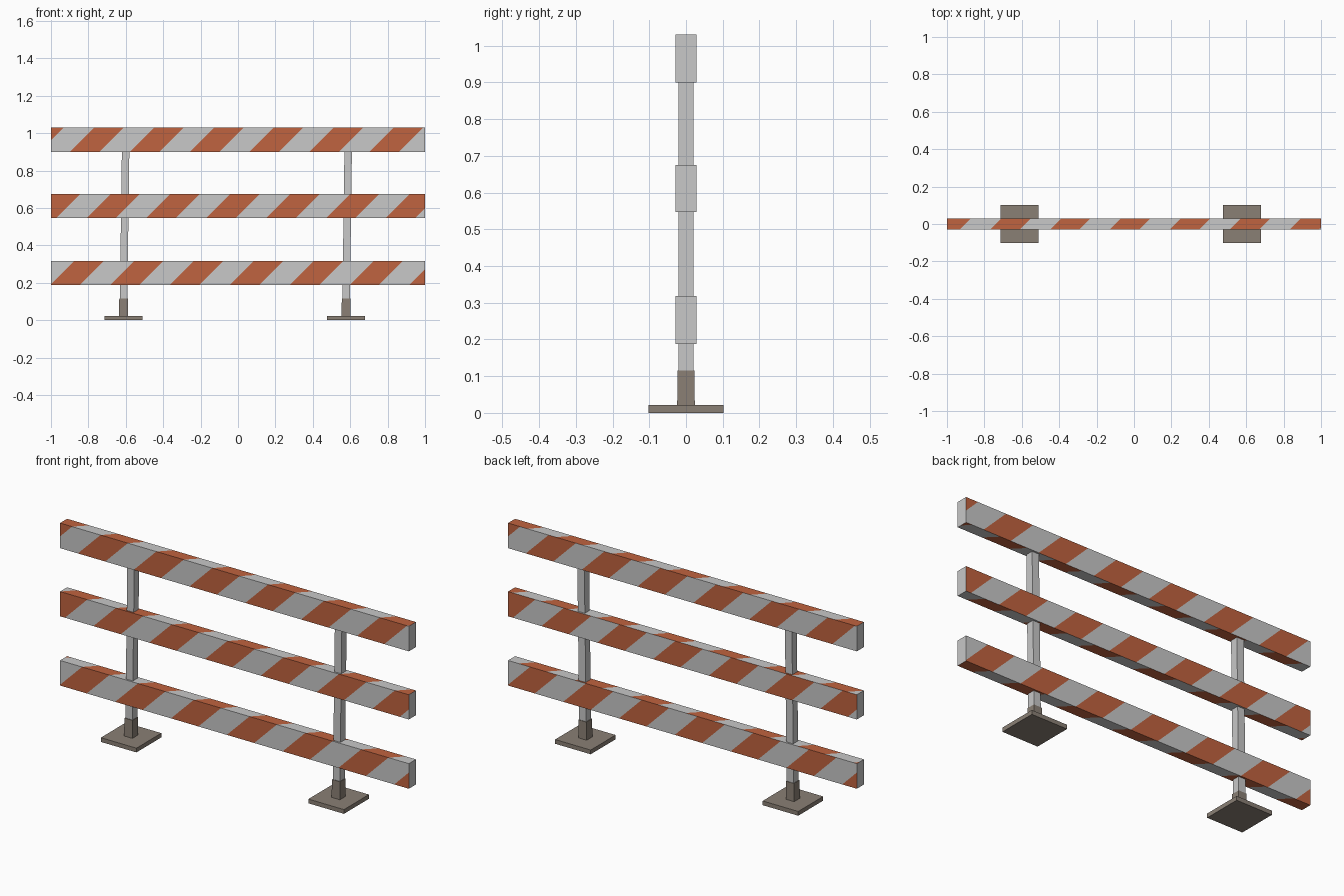
import bpy, bmesh
from mathutils import Vector

if "Cube" in bpy.data.objects:
    bpy.data.objects.remove(bpy.data.objects["Cube"])


def material(name, rgb):
    m = bpy.data.materials.new(name)
    m.use_nodes = True
    m.diffuse_color = (*rgb, 1)
    m.node_tree.nodes["Principled BSDF"].inputs["Base Color"].default_value = (*rgb, 1)
    return m


WHITE = material("off white", (0.58, 0.58, 0.58))
ORANGE = material("stripe orange", (0.53, 0.125, 0.05))
BROWN = material("grey brown", (0.255, 0.215, 0.178))

PERIOD, STRIPE = 0.32, 0.157
HALF_DEPTH = 0.029


def finish(bm, name, mats):
    mesh = bpy.data.meshes.new(name)
    bm.to_mesh(mesh)
    bm.free()
    for m in mats:
        mesh.materials.append(m)
    ob = bpy.data.objects.new(name, mesh)
    bpy.context.collection.objects.link(ob)
    return ob


def box_mesh(x, z0, z1, half_x, half_y, lean=0.0, taper=1.0):
    """Box from z0 to z1; its top can lean along x and taper."""
    bm = bmesh.new()
    bmesh.ops.create_cube(bm, size=2)
    for v in bm.verts:
        top = v.co.z > 0
        k = taper if top else 1
        v.co = (x + v.co.x * half_x * k + (lean if top else 0),
                v.co.y * half_y * k, z1 if top else z0)
    return bm


def striped_rail(name, z0, z1, phase):
    """Rail with diagonal stripes cut into its four long faces."""
    bm = box_mesh(0, z0, z1, 1, HALF_DEPTH)
    h = HALF_DEPTH
    # face direction, stripe direction, stripe origin
    sides = [
        ((0, -1, 0), (1, 0, -1), (0, -h, z1)),
        ((0, 0, 1), (1, -1, 0), (0, -h, z1)),
        ((0, 1, 0), (-1, 0, -1), (0, h, z1)),
        ((0, 0, -1), (1, 1, 0), (z0 - z1, -h, z0)),
    ]
    for facing, across, origin in map(lambda s: map(Vector, s), sides):
        def side_faces():
            bm.normal_update()
            return [f for f in bm.faces if f.normal.dot(facing) > 0.9]

        for k in range(-5, 6):
            for edge in (phase, phase - STRIPE):
                faces = side_faces()
                geom = set(faces)
                for f in faces:
                    geom.update(f.edges, f.verts)
                bmesh.ops.bisect_plane(
                    bm, geom=list(geom), dist=1e-5, plane_no=across.normalized(),
                    plane_co=origin + across * (edge + k * PERIOD) / across.length_squared)
        for f in side_faces():
            s = (f.calc_center_median() - origin).dot(across)
            f.material_index = int((phase - s) % PERIOD < STRIPE)
    finish(bm, name, [WHITE, ORANGE])


# Striped rails
striped_rail("top_rail", 0.90, 1.03, 0.029)
striped_rail("middle_rail", 0.547, 0.675, 0.116)
striped_rail("bottom_rail", 0.188, 0.318, -0.077)

# Leaning posts, each in a socket on a square foot
for side, x in (("right", -0.613), ("left", 0.577)):
    finish(box_mesh(x, 0.02, 0.97, 0.02, 0.02, lean=0.013), side + "_post", [WHITE])
    finish(box_mesh(x, 0.02, 0.115, 0.024, 0.024, lean=0.001, taper=0.95),
           side + "_socket", [BROWN])
    finish(box_mesh(x, 0, 0.022, 0.102, 0.102), side + "_foot", [BROWN])
